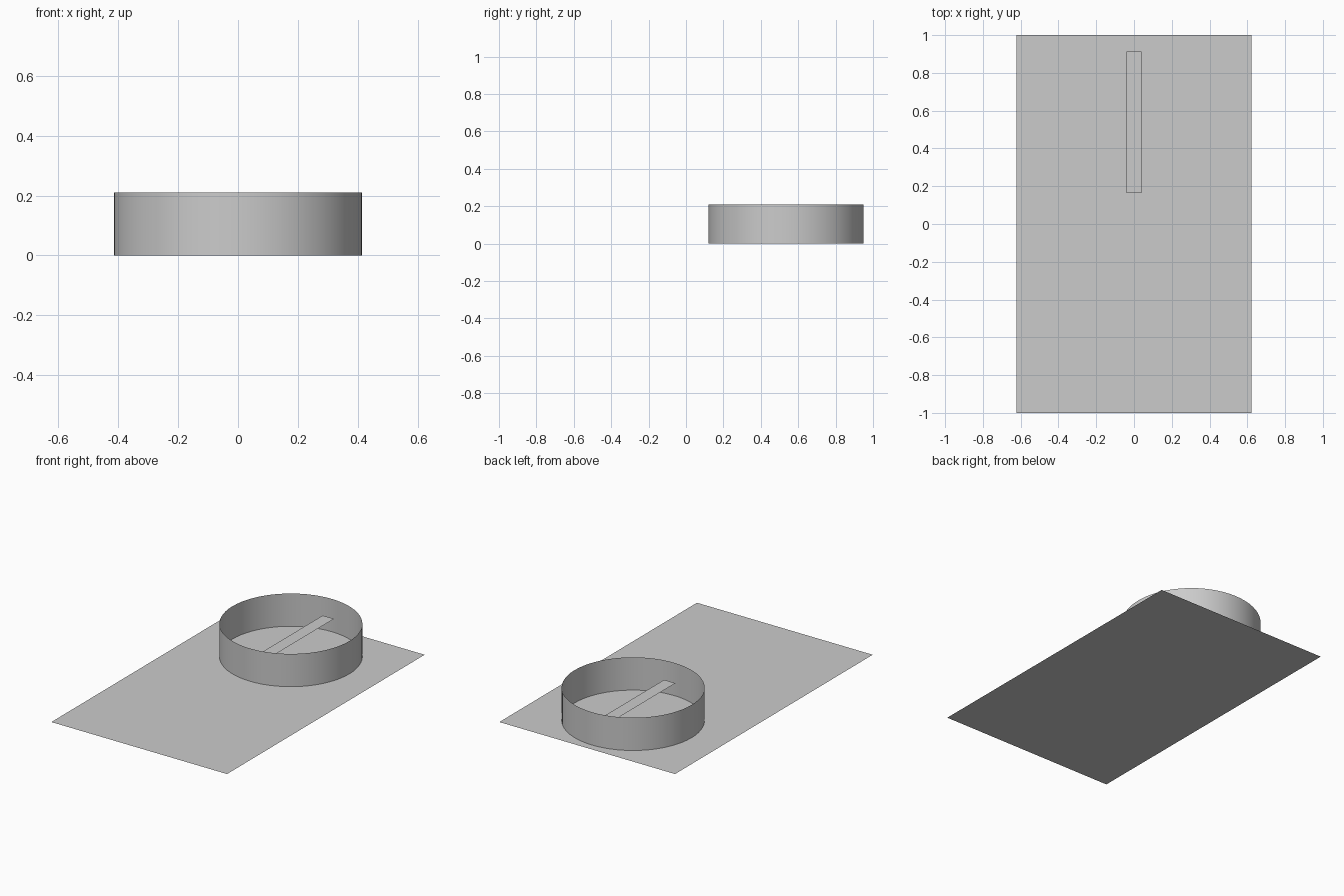
import bpy

# Remove the default cube only
cube = bpy.data.objects.get("Cube")
if cube:
    bpy.data.objects.remove(cube, do_unlink=True)

# One plain grey for every part
grey = bpy.data.materials.new("plain_grey")
grey.use_nodes = True
colour = (0.6, 0.6, 0.6, 1)
grey.diffuse_color = colour
grey.node_tree.nodes["Principled BSDF"].inputs["Base Color"].default_value = colour

RING_Y = 0.535
RING_HEIGHT = 0.21


def finish(name):
    obj = bpy.context.object
    obj.name = obj.data.name = name
    obj.data.materials.append(grey)
    return obj


def add_sheet(name, width, depth, y, z):
    """Flat rectangular sheet."""
    bpy.ops.mesh.primitive_plane_add(size=1, location=(0, y, z))
    bpy.context.object.scale = (width, depth, 1)
    bpy.ops.object.transform_apply(location=False, rotation=False, scale=True)
    return finish(name)


# Base sheet on the ground
add_sheet("base_sheet", 1.245, 2, 0, 0)

# Narrow strip floating halfway up inside the ring
add_sheet("centre_strip", 0.08, 0.75, RING_Y + 0.004, RING_HEIGHT / 2 + 0.002)

# Thin open ring wall
bpy.ops.mesh.primitive_cylinder_add(
    vertices=64, radius=0.415, depth=RING_HEIGHT, end_fill_type='NOTHING',
    location=(0, RING_Y, RING_HEIGHT / 2))
finish("ring_wall")
bpy.ops.object.shade_smooth_by_angle()
